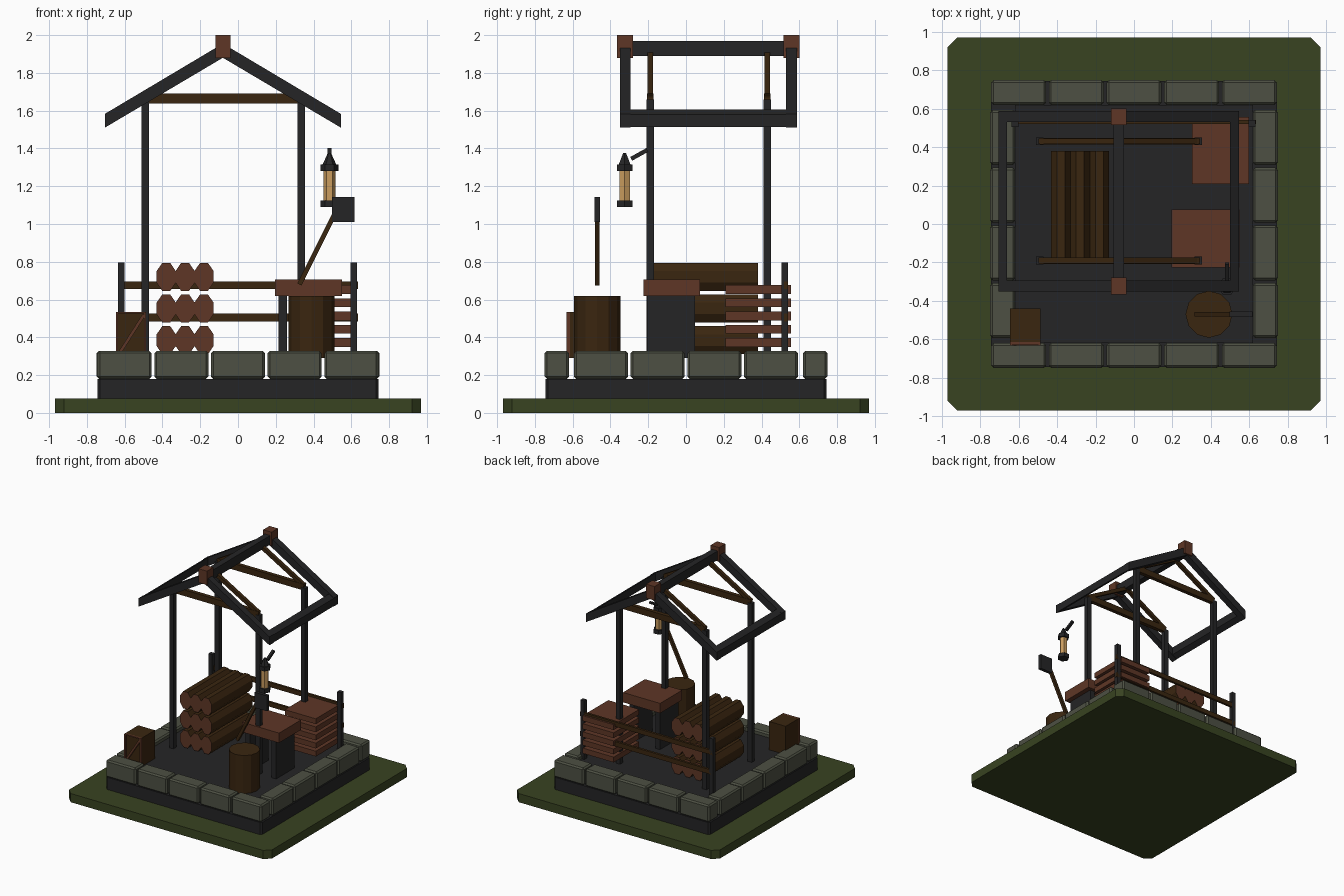
import bpy, bmesh, math
from mathutils import Vector

if "Cube" in bpy.data.objects:
    bpy.data.objects.remove(bpy.data.objects["Cube"])


def material(name, rgb):
    m = bpy.data.materials.new(name)
    m.diffuse_color = (*rgb, 1)
    m.use_nodes = True
    m.node_tree.nodes["Principled BSDF"].inputs["Base Color"].default_value = m.diffuse_color
    return m


GRASS = material("grass green", (0.040, 0.056, 0.015))
STONE = material("grey stone", (0.074, 0.080, 0.056))
DARK = material("charcoal", (0.018, 0.018, 0.019))
BROWN = material("dark brown wood", (0.042, 0.019, 0.005))
RED = material("red brown wood", (0.112, 0.037, 0.019))
GLOW = material("lantern amber", (0.60, 0.34, 0.115))


def finish(name, bm, mat, bevel=0):
    bmesh.ops.recalc_face_normals(bm, faces=bm.faces[:])
    if bevel:
        bmesh.ops.bevel(bm, geom=bm.edges[:], offset=bevel, segments=1, affect='EDGES')
    me = bpy.data.meshes.new(name)
    bm.to_mesh(me)
    bm.free()
    me.materials.append(mat)
    ob = bpy.data.objects.new(name, me)
    bpy.context.collection.objects.link(ob)
    return ob


def prism(name, pts, axis, lo, hi, mat, bevel=0, top=None):
    """Extrude a profile along y (points are x,z) or z (points are x,y)."""
    bm = bmesh.new()
    top = top or pts

    def place(p, d):
        return bm.verts.new((p[0], d, p[1]) if axis == 'y' else (p[0], p[1], d))
    a = [place(p, lo) for p in pts]
    b = [place(p, hi) for p in top]
    n = len(a)
    bm.faces.new(a)
    bm.faces.new(b)
    for i in range(n):
        bm.faces.new((a[i], a[(i + 1) % n], b[(i + 1) % n], b[i]))
    return finish(name, bm, mat, bevel)


def box(name, x, y, z, mat, bevel=0):
    pts = [(x[0], y[0]), (x[1], y[0]), (x[1], y[1]), (x[0], y[1])]
    return prism(name, pts, 'z', z[0], z[1], mat, bevel)


def ring(cx, cy, rx, ry, n, start=0.0):
    return [(cx + rx * math.cos(start + 2 * math.pi * i / n),
             cy + ry * math.sin(start + 2 * math.pi * i / n)) for i in range(n)]


def bar(name, p, q, w, mat):
    """Square bar between two points."""
    p, q = Vector(p), Vector(q)
    bm = bmesh.new()
    bmesh.ops.create_cube(bm, size=1)
    bmesh.ops.scale(bm, vec=(w, w, (q - p).length), verts=bm.verts[:])
    d = (q - p).normalized()
    up = Vector((0, 1, 0)) if abs(d.y) < 0.5 else Vector((1, 0, 0))
    side = up.cross(d).normalized()
    up = d.cross(side)
    for v in bm.verts:
        v.co = (p + q) / 2 + side * v.co.x + up * v.co.y + d * v.co.z
    return finish(name, bm, mat)


def chamfered(r, c):
    return [(-r + c, -r), (r - c, -r), (r, -r + c), (r, r - c),
            (r - c, r), (-r + c, r), (-r, r - c), (-r, -r + c)]


# Ground, base and floor
FLOOR = 0.29
prism("ground", chamfered(0.97, 0.05), 'z', 0, 0.075, GRASS)
prism("base", chamfered(0.745, 0.015), 'z', 0.075, 0.18, DARK)
bm = bmesh.new()
bm.faces.new([bm.verts.new((x * 0.62, y * 0.62, FLOOR))
              for x, y in ((-1, -1), (1, -1), (1, 1), (-1, 1))])
finish("floor", bm, DARK)

# Kerb stones: five along front and back, four along each side
for s, nm in ((-1, "front"), (1, "back")):
    y = sorted((s * 0.62, s * 0.748))
    for i in range(5):
        c = (i - 2) * 0.3
        box(f"{nm}_stone", (c - 0.143, c + 0.143), y, (0.18, 0.328), STONE, 0.012)
for s, nm in ((-1, "left"), (1, "right")):
    x = sorted((s * 0.618, s * 0.748))
    for i in range(4):
        c = (i - 1.5) * 0.3
        box(f"{nm}_stone", x, (c - 0.143, c + 0.143), (0.18, 0.328), STONE, 0.012)

# Shelter posts and inner trusses
RX = -0.08
for y in (-0.19, 0.43):
    for x in (-0.49, 0.335):
        box("shelter_post", (x - 0.02, x + 0.02), (y - 0.02, y + 0.02), (FLOOR, 1.66), DARK)
        bar("truss_rafter", (x, y, 1.67), (RX, y, 1.905), 0.03, BROWN)
    box("tie_beam", (-0.49, 0.335), (y - 0.017, y + 0.017), (1.637, 1.69), BROWN)

# Outer roof frame: gable rafters, eaves, ridge and caps
for y0, y1 in ((-0.35, -0.295), (0.53, 0.587)):
    for s in (-1, 1):
        e = RX + s * 0.625
        prism("gable_rafter", [(RX, 1.88), (RX, 1.955), (e, 1.583), (e, 1.51)],
              'y', y0, y1, DARK)
    c = (y0 + y1) / 2
    box("ridge_cap", (RX - 0.04, RX + 0.04), (c - 0.043, c + 0.043), (1.88, 2.0), RED)
for s in (-1, 1):
    e, i = RX + s * 0.625, RX + s * 0.58
    prism("eave_beam", [(e, 1.513), (e, 1.58), (i, 1.607), (i, 1.54)], 'y', -0.35, 0.587, DARK)
box("ridge_beam", (RX - 0.027, RX + 0.027), (-0.34, 0.57), (1.89, 1.968), DARK)

# Back fence
for x in (-0.618, 0.613):
    box("fence_post", (x - 0.018, x + 0.018), (0.505, 0.54), (FLOOR, 0.797), DARK)
for z in (0.505, 0.675):
    box("fence_rail", (-0.635, 0.635), (0.52, 0.54), (z - 0.02, z + 0.02), BROWN)

# Log stack, with red brown cut ends
for z in (0.385, 0.553, 0.72):
    for x in (-0.38, -0.28, -0.18):
        log = prism("log", ring(x, z, 0.055, 0.08, 8, math.pi / 8), 'y', -0.175, 0.38, BROWN)
        log.data.materials.append(RED)
        for f in log.data.polygons:
            if abs(f.normal.y) > 0.9:
                f.material_index = 1

# Workbench
box("bench_top", (0.195, 0.55), (-0.225, 0.075), (0.62, 0.705), RED)
for x in (0.215, 0.463):
    box("bench_leg", (x, x + 0.045), (-0.205, 0.048), (FLOOR, 0.62), DARK)

# Stacked boards
for i in range(5):
    z = 0.35 + 0.07 * i
    box("stacked_board", (0.302, 0.598), (0.208, 0.556), (z, z + 0.046), RED)

# Chopping block with long handled tool
prism("chopping_block", ring(0.39, -0.47, 0.122, 0.122, 12), 'z', FLOOR, 0.618, BROWN)
bar("tool_handle", (0.325, -0.47, 0.68), (0.525, -0.47, 1.08), 0.025, BROWN)
box("tool_head", (0.497, 0.617), (-0.484, -0.456), (1.01, 1.143), DARK)

# Small crate with braced front
box("crate", (-0.645, -0.487), (-0.615, -0.44), (FLOOR, 0.535), BROWN)
for x in (-0.645, -0.497):
    box("crate_stile", (x, x + 0.01), (-0.632, -0.613), (FLOOR, 0.535), RED)
for z in (FLOOR, 0.525):
    box("crate_edge", (-0.645, -0.487), (-0.63, -0.613), (z, z + 0.01), RED)
bar("crate_brace", (-0.635, -0.623, 0.305), (-0.497, -0.623, 0.52), 0.017, RED)

# Hanging lantern, six sided
LX, LY = 0.484, -0.325


def hexagon(r):
    return ring(LX, LY, r, r, 6)


prism("lantern_bottom", hexagon(0.047), 'z', 1.09, 1.125, DARK)
prism("lantern_glass", hexagon(0.032), 'z', 1.125, 1.28, GLOW)
prism("lantern_lid", hexagon(0.047), 'z', 1.28, 1.315, DARK)
prism("lantern_roof", hexagon(0.036), 'z', 1.315, 1.375, DARK, top=hexagon(0.009))
bar("lantern_arm", (LX, -0.29, 1.345), (LX, -0.205, 1.392), 0.022, DARK)
